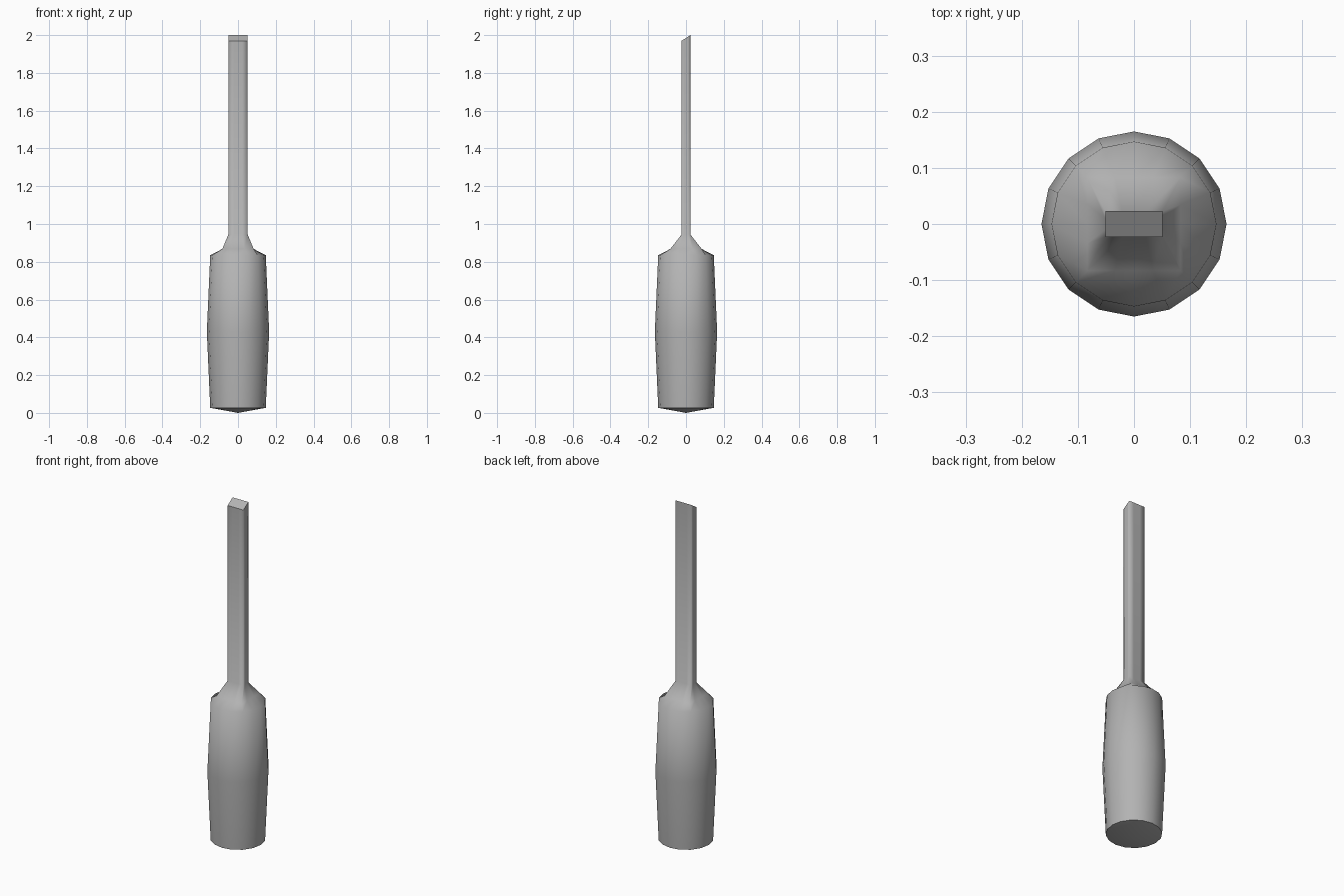
import bpy, bmesh, math

if "Cube" in bpy.data.objects:
    bpy.data.objects.remove(bpy.data.objects["Cube"])

SEG = 16


def ring(bm, hx, hy, z, square=False, slope=0.0):
    """Ring of SEG vertices: round, or projected onto a rectangle."""
    verts = []
    for i in range(SEG):
        a = 2 * math.pi * i / SEG
        c, s = math.cos(a), math.sin(a)
        if square:
            m = max(abs(c), abs(s))
            c, s = c / m, s / m
        verts.append(bm.verts.new((hx * c, hy * s, z + slope * hy * s)))
    return verts


def bridge(bm, a, b):
    for i in range(SEG):
        j = (i + 1) % SEG
        bm.faces.new((a[i], a[j], b[j], b[i]))


bm = bmesh.new()
rings = [
    # barrel handle
    ring(bm, 0.147, 0.147, 0.027),
    ring(bm, 0.165, 0.165, 0.43),
    ring(bm, 0.147, 0.147, 0.835),
    # shoulder blending from round to square
    ring(bm, 0.083, 0.083, 0.868, True),
    # rectangular blade with bevelled tip
    ring(bm, 0.051, 0.023, 0.945, True),
    ring(bm, 0.051, 0.023, 1.985, True, 0.65),
]
for a, b in zip(rings, rings[1:]):
    bridge(bm, a, b)

# shallow cone at the butt, flat cutting face at the tip
butt = bm.verts.new((0, 0, 0.0))
for i in range(SEG):
    bm.faces.new((butt, rings[0][(i + 1) % SEG], rings[0][i]))
bm.faces.new(rings[-1])
bmesh.ops.recalc_face_normals(bm, faces=bm.faces)

# smooth all over, with hard edges only around the butt and the tip
for f in bm.faces:
    f.smooth = True
for r in (rings[0], rings[-1]):
    for i in range(SEG):
        bm.edges.get((r[i], r[(i + 1) % SEG])).smooth = False

mesh = bpy.data.meshes.new("chisel")
bm.to_mesh(mesh)
bm.free()
chisel = bpy.data.objects.new("chisel", mesh)
bpy.context.collection.objects.link(chisel)

# dark grey finish
grey = bpy.data.materials.new("dark_grey")
grey.diffuse_color = (0.45, 0.45, 0.45, 1)
grey.use_nodes = True
grey.node_tree.nodes["Principled BSDF"].inputs["Base Color"].default_value = grey.diffuse_color
mesh.materials.append(grey)
